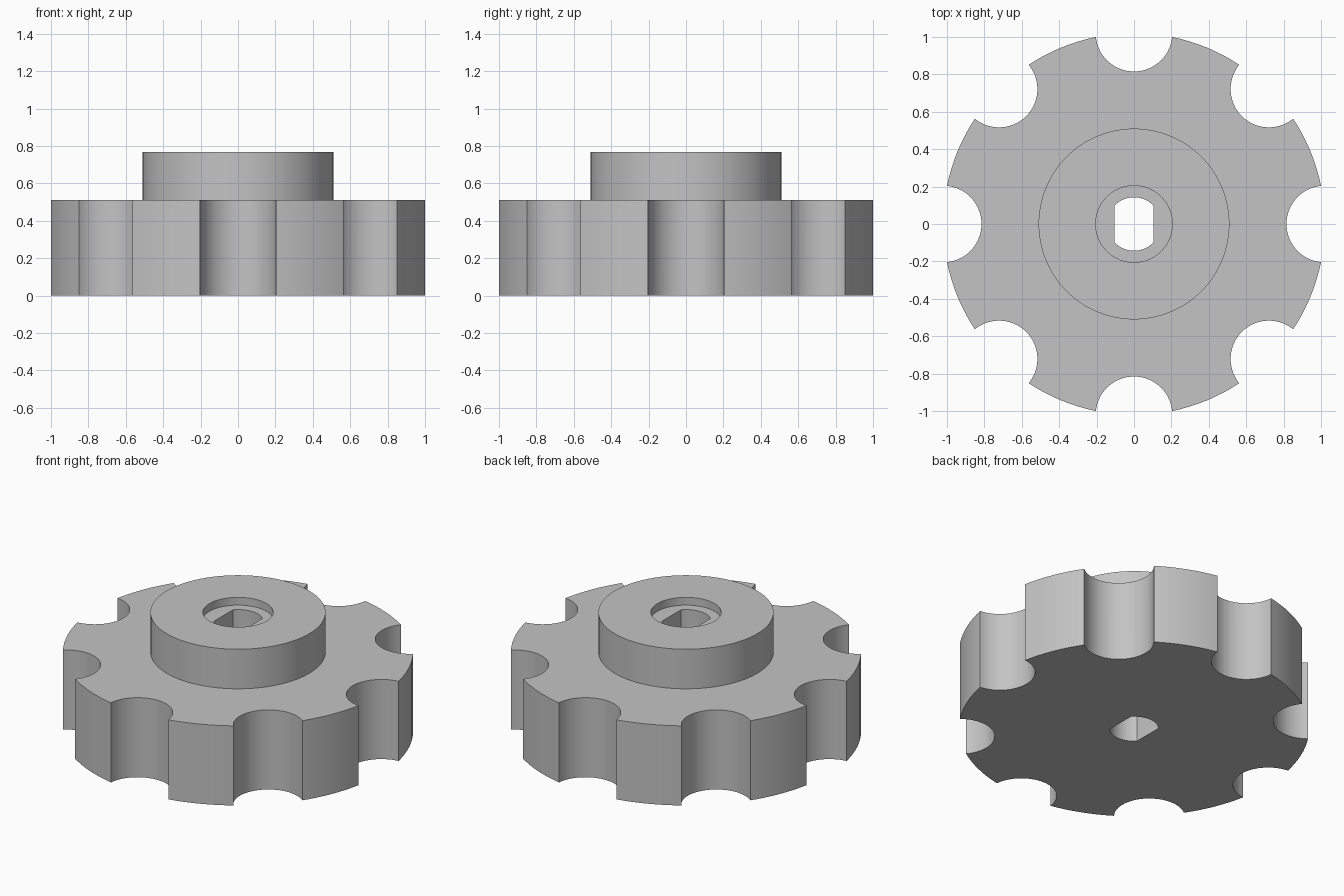
import bpy, bmesh, math

cube = bpy.data.objects.get("Cube")
if cube:
    bpy.data.objects.remove(cube, do_unlink=True)

RIM, NOTCH, NOTCHES = 1.0205, 0.205, 8
DISC_TOP, HUB_TOP, HUB = 0.512, 0.767, 0.51
BORE, BORE_FLOOR = 0.205, 0.717
HOLE, FLAT = 0.143, 0.105

grey = bpy.data.materials.new("plain grey")
grey.use_nodes = True
COLOUR = (0.55, 0.55, 0.55, 1)
grey.diffuse_color = COLOUR
shader = next(n for n in grey.node_tree.nodes if n.type == 'BSDF_PRINCIPLED')
shader.inputs["Base Color"].default_value = COLOUR


def add_object(name, bm):
    bmesh.ops.recalc_face_normals(bm, faces=bm.faces[:])
    mesh = bpy.data.meshes.new(name)
    bm.to_mesh(mesh)
    bm.free()
    mesh.materials.append(grey)
    obj = bpy.data.objects.new(name, mesh)
    bpy.context.collection.objects.link(obj)
    return obj


def lathe(name, profile, steps=128):
    bm = bmesh.new()
    verts = [bm.verts.new((r, 0, z)) for r, z in profile]
    edges = [bm.edges.new(pair) for pair in zip(verts, verts[1:])]
    bmesh.ops.spin(bm, geom=verts + edges, cent=(0, 0, 0), axis=(0, 0, 1),
                   angle=math.tau, steps=steps, use_merge=False)
    bmesh.ops.remove_doubles(bm, verts=bm.verts[:], dist=1e-4)
    return add_object(name, bm)


def add_prism(bm, outline):
    # Upright prism taller than the knob, so it cuts right through
    face = bm.faces.new([bm.verts.new((x, y, -0.2)) for x, y in outline])
    top = bmesh.ops.extrude_face_region(bm, geom=[face])["geom"]
    bmesh.ops.translate(bm, vec=(0, 0, 1.2),
                        verts=[v for v in top if isinstance(v, bmesh.types.BMVert)])


def circle(cx, cy, r, n=64):
    return [(cx + r * math.cos(math.tau * i / n), cy + r * math.sin(math.tau * i / n))
            for i in range(n)]


# Turned body: disc, raised hub and shallow counterbore
knob = lathe("knob_body", [(0, 0), (RIM, 0), (RIM, DISC_TOP), (HUB, DISC_TOP), (HUB, HUB_TOP),
                           (BORE, HUB_TOP), (BORE, BORE_FLOOR), (0, BORE_FLOOR)])

# Finger notches around the rim
bm = bmesh.new()
for i in range(NOTCHES):
    a = math.tau * i / NOTCHES
    add_prism(bm, circle(RIM * math.cos(a), RIM * math.sin(a), NOTCH))
notches = add_object("notch_cutter", bm)

# Shaft hole with two flats
bm = bmesh.new()
half = math.acos(FLAT / HOLE)
arc = [half + (math.pi - 2 * half) * i / 24 for i in range(25)]
add_prism(bm, [(HOLE * math.cos(a + turn), HOLE * math.sin(a + turn))
               for turn in (0, math.pi) for a in arc])
shaft = add_object("shaft_hole_cutter", bm)

bpy.context.view_layer.objects.active = knob
for cutter in (notches, shaft):
    cutter.hide_render = True
    mod = knob.modifiers.new(cutter.name, 'BOOLEAN')
    mod.operation = 'DIFFERENCE'
    mod.solver = 'EXACT'
    mod.object = cutter
    bpy.ops.object.modifier_apply(modifier=mod.name)
    bpy.data.objects.remove(cutter, do_unlink=True)

# Smooth curved walls, crisp rims
bpy.ops.object.select_all(action='DESELECT')
knob.select_set(True)
bpy.ops.object.shade_smooth_by_angle(angle=math.radians(30))
